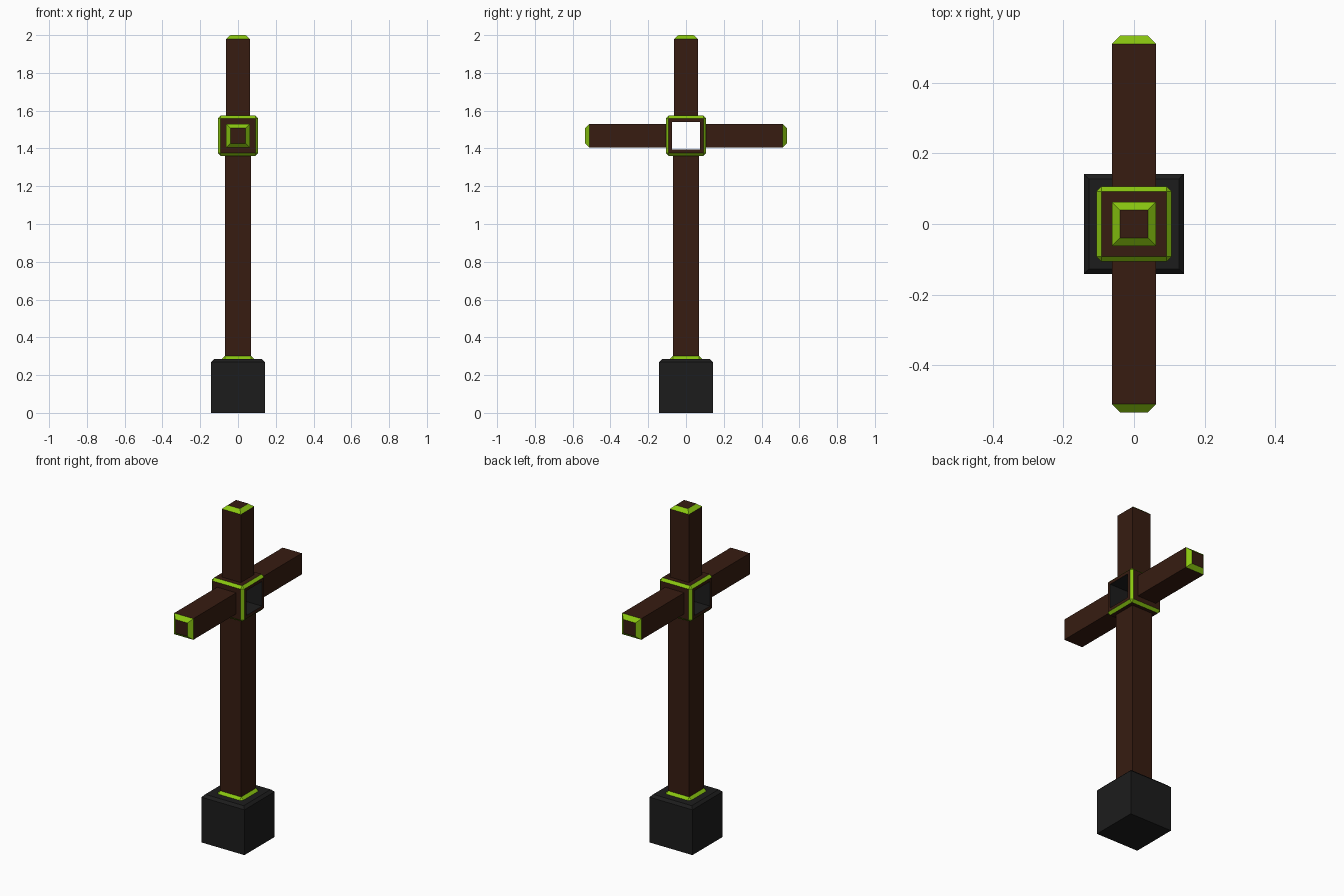
import bpy, bmesh
from mathutils import Matrix, Vector

if "Cube" in bpy.data.objects:
    bpy.data.objects.remove(bpy.data.objects["Cube"])


def material(name, rgb):
    m = bpy.data.materials.new(name)
    m.diffuse_color = (*rgb, 1)
    m.use_nodes = True
    m.node_tree.nodes["Principled BSDF"].inputs["Base Color"].default_value = m.diffuse_color
    return m


BROWN = material("brown_wood", (0.038, 0.0115, 0.0055))
GREEN = material("green_trim", (0.25, 0.56, 0.005))
DARK = material("dark_stone", (0.012, 0.012, 0.012))


def finish(bm, name, mats, matrix=Matrix()):
    bmesh.ops.recalc_face_normals(bm, faces=bm.faces)
    bm.transform(matrix)
    me = bpy.data.meshes.new(name)
    bm.to_mesh(me)
    bm.free()
    for m in mats:
        me.materials.append(m)
    ob = bpy.data.objects.new(name, me)
    bpy.context.collection.objects.link(ob)
    return ob


def square_loft(name, rings, mats, matrix=Matrix()):
    """Square bar from (half width, height) rings; the last band is trim."""
    bm = bmesh.new()
    loops = [[bm.verts.new((h * x, h * y, z))
              for x, y in ((-1, -1), (1, -1), (1, 1), (-1, 1))] for h, z in rings]
    bm.faces.new(loops[0])
    bm.faces.new(loops[-1])
    for n, (a, b) in enumerate(zip(loops, loops[1:])):
        for i in range(4):
            j = (i + 1) % 4
            f = bm.faces.new((a[i], a[j], b[j], b[i]))
            f.material_index = int(n == len(rings) - 2)
    return finish(bm, name, mats, matrix)


def trimmed_cube(half, bevel):
    """Cube whose chamfered edges carry the trim material."""
    bm = bmesh.new()
    bmesh.ops.create_cube(bm, size=2 * half)
    bmesh.ops.bevel(bm, geom=bm.edges[:], offset=bevel, segments=1,
                    affect='EDGES', profile=0.5)
    bm.normal_update()
    for f in bm.faces:
        f.material_index = int(max(map(abs, f.normal)) < 0.99)
    return bm


JOINT_Z, JOINT_H, HOLE_H = 1.467, 0.107, 0.066

# Stone foot with a chamfered top
square_loft("stone_foot", [(0.142, 0), (0.142, 0.27), (0.127, 0.285)], [DARK, DARK])

# Green collar where the post enters the foot
finish(trimmed_cube(0.085, 0.015), "post_collar", [BROWN, GREEN],
       Matrix.Translation((0, 0, 0.215)))

# Lower post
square_loft("lower_post", [(0.07, 0.28), (0.07, 0.8), (0.07, 1.37)], [BROWN, BROWN])

# Upper post and two arms, each with a tapered green tip
square_loft("upper_post", [(0.063, 1.56), (0.063, 1.98), (0.04, 2.0)], [BROWN, GREEN])
for name, side in (("front_arm", -1), ("back_arm", 1)):
    turn = Vector((0, 0, 1)).rotation_difference(Vector((0, side, 0))).to_matrix().to_4x4()
    square_loft(name, [(0.063, 0.09), (0.063, 0.511), (0.04, 0.534)], [BROWN, GREEN],
                Matrix.Translation((0, 0, JOINT_Z)) @ turn)

# Joint block with a dark-lined square hole running side to side
bm = trimmed_cube(JOINT_H, 0.015)
ends = [f for f in bm.faces if abs(f.normal.x) > 0.99]
bmesh.ops.inset_individual(bm, faces=ends, thickness=JOINT_H - 0.015 - HOLE_H)
rims = [e for f in ends for e in f.edges]
bmesh.ops.delete(bm, geom=ends, context='FACES_ONLY')
for f in bmesh.ops.bridge_loops(bm, edges=rims)["faces"]:
    f.material_index = 2
finish(bm, "joint_block", [BROWN, GREEN, DARK], Matrix.Translation((0, 0, JOINT_Z)))
